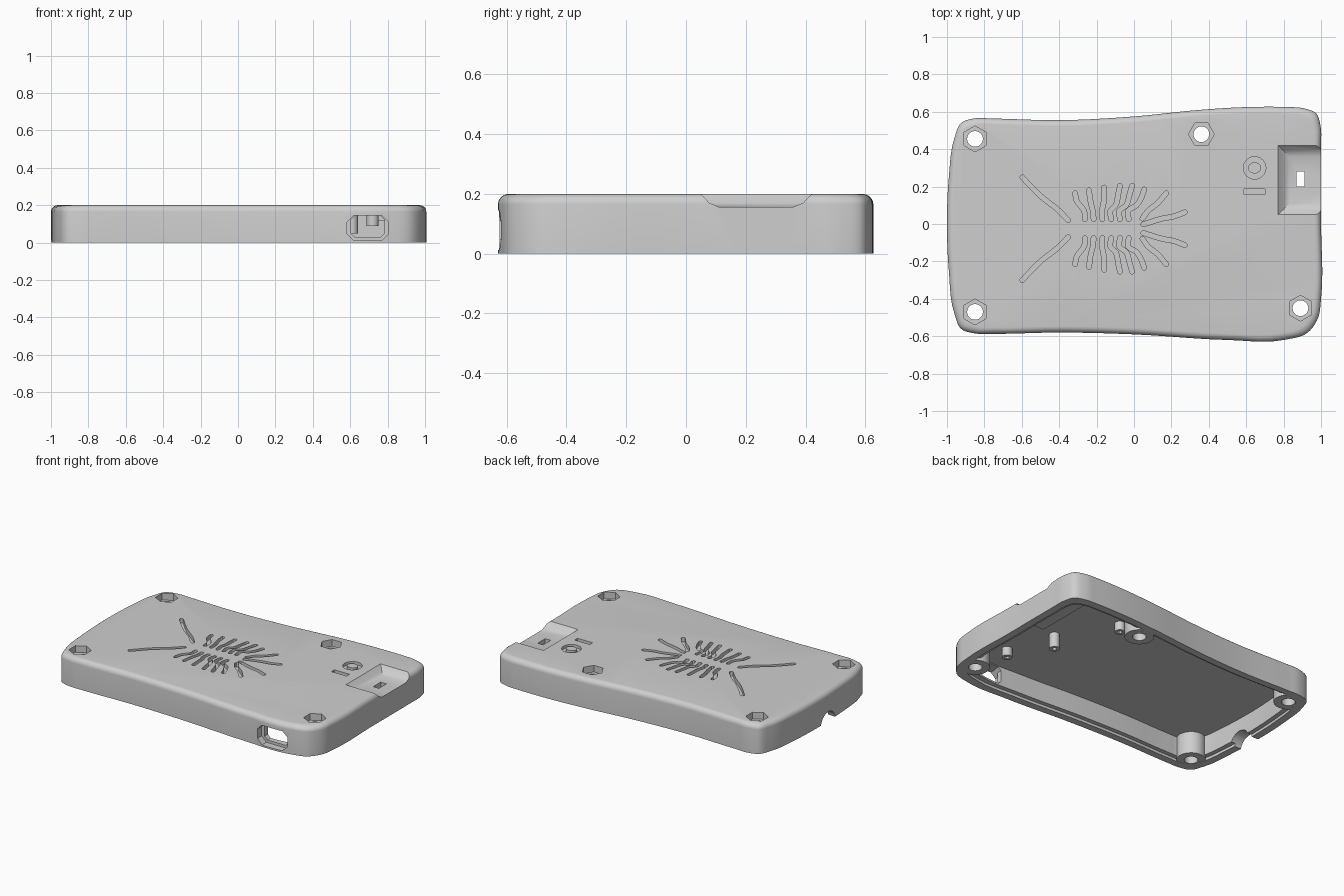
import bpy, bmesh, math
from mathutils import Vector
from mathutils.geometry import interpolate_bezier

if "Cube" in bpy.data.objects:
    bpy.data.objects.remove(bpy.data.objects["Cube"])

grey = bpy.data.materials.new("plain_grey")
grey.use_nodes = True
grey.diffuse_color = (0.62, 0.62, 0.62, 1)
grey.node_tree.nodes["Principled BSDF"].inputs["Base Color"].default_value = grey.diffuse_color

HEIGHT = 0.2
CEILING = 0.15


def make(name, solids):
    """Object made of closed solids, each a list of rings turning
    counter-clockwise about the direction of travel."""
    bm = bmesh.new()
    for rings in solids:
        loops = [[bm.verts.new(p) for p in ring] for ring in rings]
        n = len(loops[0])
        bm.faces.new(loops[0][::-1])
        bm.faces.new(loops[-1])
        for a, b in zip(loops, loops[1:]):
            for i in range(n):
                j = (i + 1) % n
                bm.faces.new((a[i], a[j], b[j], b[i]))
    mesh = bpy.data.meshes.new(name)
    bm.to_mesh(mesh)
    bm.free()
    mesh.materials.append(grey)
    ob = bpy.data.objects.new(name, mesh)
    bpy.context.collection.objects.link(ob)
    return ob


def at(poly, z):
    return [(p[0], p[1], z) for p in poly]


def prism(poly, z0, z1):
    return [at(poly, z0), at(poly, z1)]


def circle(x, y, r, n=32, turn=0.0, ry=None):
    ry = ry or r
    angles = [turn + math.tau * i / n for i in range(n)]
    return [(x + r * math.cos(a), y + ry * math.sin(a)) for a in angles]


def rect(x0, x1, y0, y1):
    return [(x0, y0), (x1, y0), (x1, y1), (x0, y1)]


def curve(points, closed, steps):
    """Smooth path through points, with tangents weighted by spacing."""
    pts = [Vector((x, y, 0)) for x, y in points]
    n = len(pts)
    tangents = []
    for i, p in enumerate(pts):
        a, b = pts[i - 1], pts[(i + 1) % n]
        if not closed and i in (0, n - 1):
            tangents.append((b - p if i == 0 else p - a).normalized())
            continue
        da, db = (p - a).length, (b - p).length
        tangents.append(((p - a) / da * db + (b - p) / db * da) / (da + db))
    out = []
    for i in range(n if closed else n - 1):
        j = (i + 1) % n
        d = (pts[j] - pts[i]).length / 3
        out += interpolate_bezier(pts[i], pts[i] + tangents[i] * d,
                                  pts[j] - tangents[j] * d, pts[j], steps + 1)[:-1]
    return out if closed else out + [pts[-1]]


def shrink(poly, d):
    """Outline drawn in by about d on every side."""
    return [(p[0] * (1 - d), p[1] * (1 - d / 0.6)) for p in poly]


def ribbon(points, r):
    """Outline of a path of width 2r with round ends."""
    path = curve(points, False, 4)
    left, right = [], []
    for i, p in enumerate(path):
        t = (path[min(i + 1, len(path) - 1)] - path[max(i - 1, 0)]).normalized()
        side = Vector((-t.y, t.x, 0)) * r
        left.append(p + side)
        right.append(p - side)

    def cap(p, start):
        a = math.atan2(start.y, start.x)
        return circle(p.x, p.y, r, 12, a)[:6:-1]
    return (left + cap(path[-1], left[-1] - path[-1]) + right[::-1]
            + cap(path[0], right[0] - path[0]))[::-1]


def combine(target, solids, operation):
    """Boolean with a temporary tool; falls back to a second solver."""
    tool = make("tool", solids)
    tool.hide_render = True
    mod = target.modifiers.new("combine", 'BOOLEAN')
    mod.operation, mod.object = operation, tool
    for solver in ('EXACT', 'MANIFOLD'):
        mod.solver = solver
        bpy.context.view_layer.update()
        result = target.evaluated_get(bpy.context.evaluated_depsgraph_get())
        if result.dimensions.x > 1.9 and result.dimensions.y > 1.1:
            bpy.context.view_layer.objects.active = target
            bpy.ops.object.modifier_apply(modifier=mod.name)
            break
    else:
        target.modifiers.remove(mod)
    bpy.data.objects.remove(tool)


# Hollow shell: ceiling, inner wall, stepped lip, outer wall, rounded top edge
outline = curve([
    (-.96, -.48), (-.925, -.56), (-.85, -.585), (-.76, -.587), (-.4, -.58), (0, -.59),
    (.5, -.62), (.8, -.62), (.93, -.58), (.985, -.5), (1, -.4), (1, 0), (1, .42), (.998, .52),
    (.975, .59), (.9, .62), (.82, .625), (.6, .625), (.35, .61), (0, .575), (-.4, .555),
    (-.76, .564), (-.85, .565), (-.925, .54), (-.96, .46), (-.99, .25), (-1, 0), (-.99, -.25),
], True, 5)
WALL, LIP, LIP_DEPTH, ROUND = 0.08, 0.05, 0.018, 0.035
rings = [at(shrink(outline, WALL), CEILING), at(shrink(outline, WALL), LIP_DEPTH),
         at(shrink(outline, LIP), LIP_DEPTH), at(shrink(outline, LIP), 0), at(outline, 0)]
for k in range(7):
    a = math.pi / 2 * k / 6
    rings.append(at(shrink(outline, ROUND * (1 - math.cos(a))),
                    HEIGHT - ROUND + ROUND * math.sin(a)))
shell = make("case_shell", [rings])

# Screw bosses, inner posts and the shelf behind the port recess
screws = [(-.85, .455, math.pi / 2), (-.85, -.47, math.pi / 2),
          (.36, .48, 0), (.89, -.45, math.pi / 2)]
posts = [(.39, .33, .09), (.72, -.35, .09), (.61, -.03, .05)]
for x, y, turn in screws:
    combine(shell, [prism(circle(x, y, .09), .001, .17)], 'UNION')
combine(shell, [prism(rect(.74, .96, .02, .45), .115, .17)], 'UNION')
combine(shell, [prism(circle(x, y, .032), z, .17) for x, y, z in posts], 'UNION')

# Screw holes and hexagonal nut pockets
combine(shell, [prism(circle(x, y, .042), -.1, .3) for x, y, t in screws], 'DIFFERENCE')
combine(shell, [prism(circle(x, y, .069, 6, t), .155, .3) for x, y, t in screws], 'DIFFERENCE')
combine(shell, [prism(circle(x, y, .014, 12), -.1, .145) for x, y, z in posts], 'DIFFERENCE')

# Sloped port recess and its slot
combine(shell, [[at(rect(.83, 1.2, .11, .36), .157), at(rect(.8, 1.2, .078, .392), .17),
                 at(rect(.77, 1.2, .05, .42), HEIGHT),
                 at(rect(.77, 1.2, .05, .42), .3)]], 'DIFFERENCE')
combine(shell, [prism(rect(.87, .912, .2, .28), -.1, .3)], 'DIFFERENCE')


# Front cable opening: wide outer mouth, narrower inner hole
def mouth(x0, x1, z0, z1, c, y):
    return [(x0 + c, y, z0), (x1 - c, y, z0), (x1, y, z0 + c), (x1, y, z1 - c),
            (x1 - c, y, z1), (x0 + c, y, z1), (x0, y, z1 - c), (x0, y, z0 + c)]


combine(shell, [[mouth(.583, .803, .012, .145, .035, y) for y in (-.58, -.8)]], 'DIFFERENCE')
combine(shell, [[mouth(.605, .782, .03, .144, .02, y) for y in (-.5, -.8)]], 'DIFFERENCE')

# Half-round cable notch in the short wall
combine(shell, [[[(x, p[0], p[1]) for p in circle(-.09, -.015, .08)]
                 for x in (-1.2, -.8)]], 'DIFFERENCE')

# Engraved vent pattern: pairs of bent legs mirrored about a middle line
MIDDLE = -.025
legs = [[(-.352, .02), (-.4, .07), (-.5, .15), (-.56, .21), (-.597, .25)],
        [(.05, -.002), (.155, .03), (.21, .04), (.272, .063)],
        [(.045, .029), (.075, .07), (.125, .11), (.172, .165)]]
tips = [(-.395, .125), (-.315, .165), (-.24, .18), (-.16, .195),
        (-.075, .205), (-.01, .205), (.055, .185)]
for k, (x, y) in enumerate(tips):
    base = -.31 + k * .047
    legs.append([(base, .025), (base - .004, .07), ((base + x) / 2, .1),
                 (x - (x - base) * .2, y - .045), (x, y)])
for leg in legs:
    mirrored = [(x, 2 * MIDDLE - y) for x, y in leg]
    combine(shell, [prism(ribbon(path, .0125), .17, .3) for path in (leg, mirrored)],
            'DIFFERENCE')

# Engraved switch marks: a ring and a bar
combine(shell, [prism(circle(.645, .3, .06), .18, .3)], 'DIFFERENCE')
combine(shell, [prism(circle(.645, .3, .035, ry=.03), .17, HEIGHT)], 'UNION')
combine(shell, [prism(rect(.588, .7, .157, .188), .18, .3)], 'DIFFERENCE')

# Smooth rounded surfaces, crisp edges
bpy.ops.object.select_all(action='DESELECT')
shell.select_set(True)
bpy.context.view_layer.objects.active = shell
bpy.ops.object.shade_smooth_by_angle(angle=math.radians(30))
